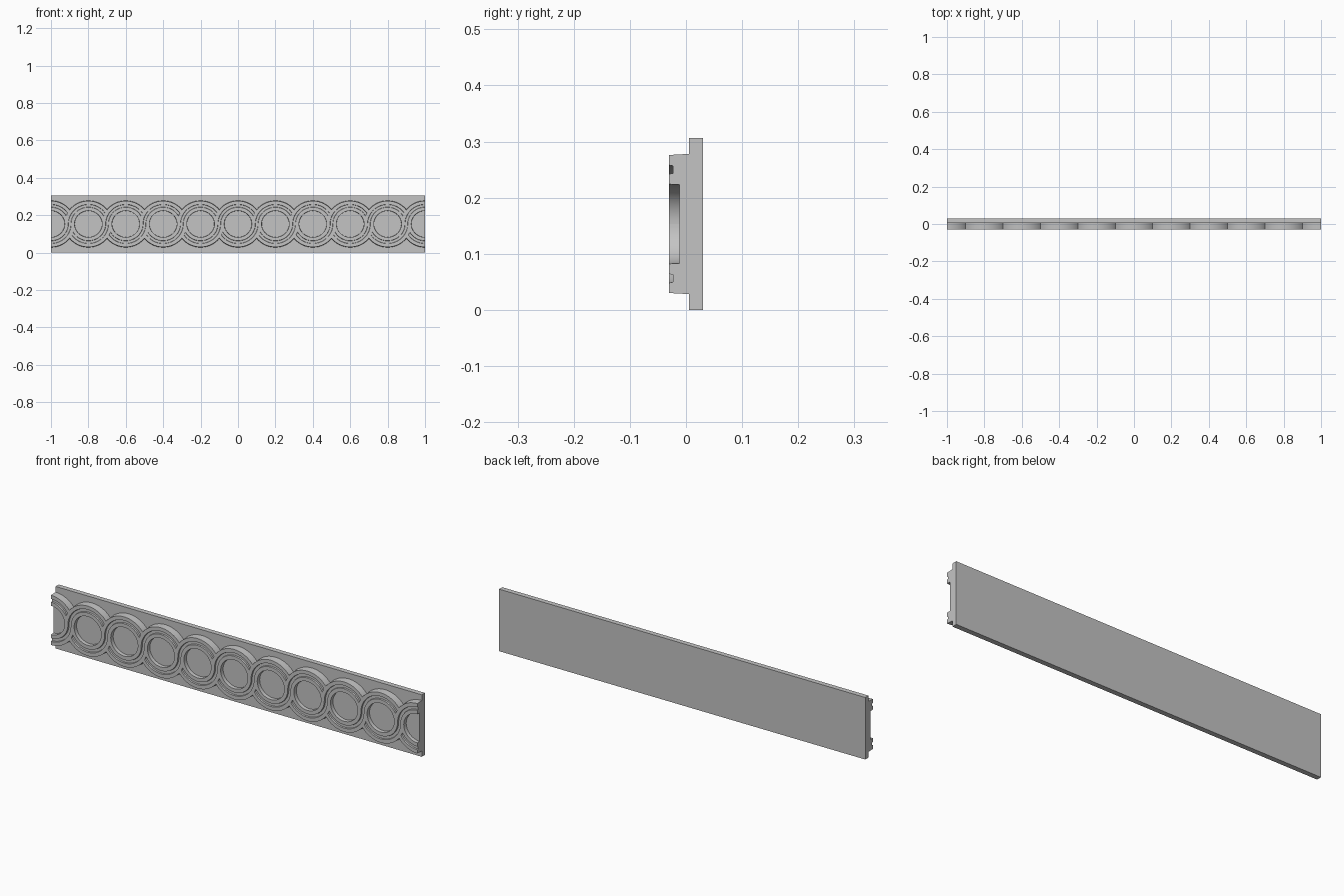
import bpy, bmesh
from math import sin, cos, pi

if "Cube" in bpy.data.objects:
    bpy.data.objects.remove(bpy.data.objects["Cube"])

stone = bpy.data.materials.new("grey stone")
stone.use_nodes = True
stone.diffuse_color = (0.55, 0.55, 0.55, 1)
stone.node_tree.nodes["Principled BSDF"].inputs["Base Color"].default_value = (0.55, 0.55, 0.55, 1)

PITCH, MID_Z = 0.2, 0.153
RX, RZ, HALF = 0.1, 0.097, 0.026      # strand centre line and half width
BACK, FACE, GROOVE, FLOOR = 0.006, -0.03, -0.023, -0.012
STEPS = 20
# strand cross-section: sideways offset, depth
PROFILE = [(-0.028, BACK), (-HALF, FACE), (-0.008, FACE), (-0.0065, GROOVE),
           (0.0065, GROOVE), (0.008, FACE), (HALF, FACE), (0.028, BACK)]


def finish(name, bm):
    mesh = bpy.data.meshes.new(name)
    bm.to_mesh(mesh)
    bm.free()
    mesh.materials.append(stone)
    obj = bpy.data.objects.new(name, mesh)
    bpy.context.collection.objects.link(obj)
    bpy.ops.object.select_all(action='DESELECT')
    obj.select_set(True)
    bpy.context.view_layer.objects.active = obj
    bpy.ops.object.shade_smooth_by_angle(angle=pi / 6)
    return obj


def on_ring(offset, angle):
    return (RX + offset) * cos(angle), (RZ + offset) * sin(angle)


def hidden_angle(offset):
    """Angle at which a lower strand slips under the crossing one."""
    low, high = 0.0, pi / 2
    for _ in range(30):
        t = (low + high) / 2
        x, z = on_ring(offset, t)
        inside = ((x - PITCH) / (RX + HALF)) ** 2 + (z / (RZ + HALF)) ** 2 < 1
        low, high = (t, high) if inside else (low, t)
    return low


def over_rows():
    """S curve from the foot of one ring to the crown of the next."""
    rows = []
    for i in range(2 * STEPS + 1):
        row = []
        for d, y in PROFILE:
            if i <= STEPS:
                x, z = on_ring(d, -pi / 2 + pi / 2 * i / STEPS)
            else:
                x, z = on_ring(-d, pi - pi / 2 * (i - STEPS) / STEPS)
                x += PITCH
            row.append((x, y, z))
        rows.append(row)
    return rows


def under_rows():
    """Quarter ring that stops where the S curve covers it."""
    rows = []
    for i in range(STEPS + 1):
        row = []
        for d, y in PROFILE:
            start = hidden_angle(d)
            x, z = on_ring(d, start + (pi / 2 - start) * i / STEPS)
            row.append((x, y, z))
        rows.append(row)
    return rows


def add_sweep(bm, rows, x0, turned=False):
    if turned:
        rows = [[(PITCH - x, y, -z) for x, y, z in row] for row in rows]
    verts = [[bm.verts.new((x + x0, y, z + MID_Z)) for x, y, z in row] for row in rows]
    for a, b in zip(verts, verts[1:]):
        for j in range(len(a) - 1):
            bm.faces.new((a[j], a[j + 1], b[j + 1], b[j]))
    # close only the cut ends of the band
    for row, flip in ((verts[0], True), (verts[-1], False)):
        if all(abs(v.co.x) > 0.9999 for v in row):
            bm.faces.new(row[::-1] if flip else row)


# back plate
bm = bmesh.new()
bmesh.ops.create_cube(bm, size=1)
for v in bm.verts:
    v.co = (v.co.x * 2, 0.0175 + v.co.y * 0.025, MID_Z + v.co.z * 2 * MID_Z)
finish("back_plate", bm)

# interwoven strands
bm = bmesh.new()
over, under = over_rows(), under_rows()
for k in range(10):
    x0 = -1 + k * PITCH
    add_sweep(bm, over, x0)
    add_sweep(bm, under, x0)
    add_sweep(bm, under, x0, turned=True)
bmesh.ops.remove_doubles(bm, verts=bm.verts, dist=0.00002)
finish("interlaced_band", bm)

# raised floors inside the rings, halved at both ends
bm = bmesh.new()
for k in range(11):
    cx = -1 + k * PITCH
    start, span = (-pi / 2, pi) if k == 0 else (pi / 2, pi) if k == 10 else (0, 2 * pi)
    count = 24 if span < 4 else 47
    ring = []
    for i in range(count + (span < 4)):
        x, z = on_ring(-0.018, start + span * i / (24 if span < 4 else count))
        ring.append((cx + x, z + MID_Z))
    front = [bm.verts.new((x, FLOOR, z)) for x, z in ring]
    back = [bm.verts.new((x, BACK, z)) for x, z in ring]
    bm.faces.new(front)
    bm.faces.new(back[::-1])
    for i in range(len(ring)):
        j = (i + 1) % len(ring)
        bm.faces.new((front[j], front[i], back[i], back[j]))
bmesh.ops.recalc_face_normals(bm, faces=bm.faces)
finish("ring_floors", bm)
